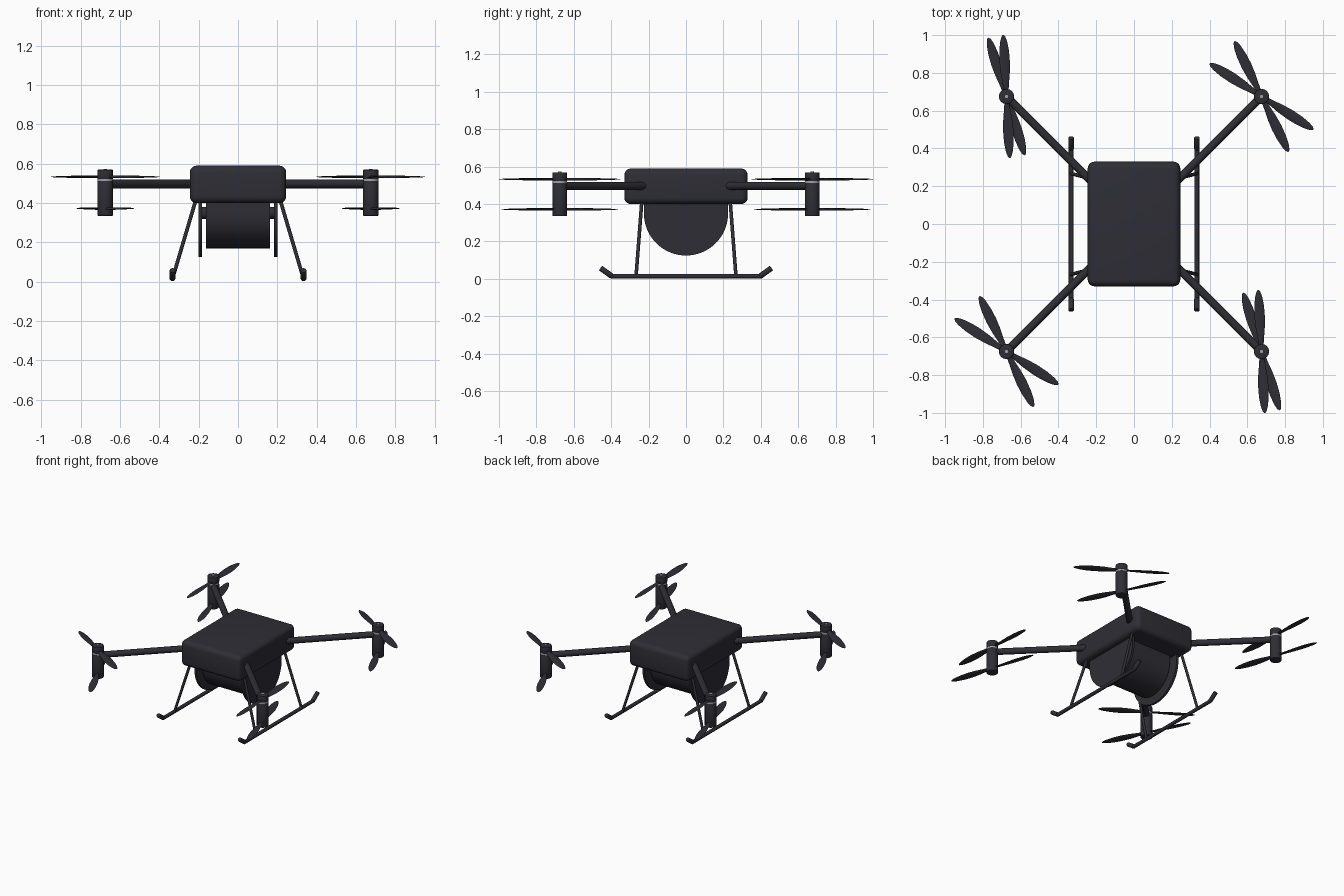
import bpy, bmesh
from math import sin, cos, pi, radians
from mathutils import Vector, Matrix

cube = bpy.data.objects.get("Cube")
if cube:
    bpy.data.objects.remove(cube, do_unlink=True)


def material(name, colour):
    m = bpy.data.materials.new(name)
    m.use_nodes = True
    m.diffuse_color = colour
    bsdf = m.node_tree.nodes["Principled BSDF"]
    bsdf.inputs["Base Color"].default_value = colour
    bsdf.inputs["Roughness"].default_value = 0.6
    return m


DARK = material("dark_graphite", (0.027, 0.027, 0.036, 1))
SILVER = material("silver_metal", (0.35, 0.37, 0.4, 1))


def finish(name, bm, mat=DARK):
    """Turn a bmesh into a smooth-shaded object with sharp edges kept."""
    bmesh.ops.recalc_face_normals(bm, faces=bm.faces)
    mesh = bpy.data.meshes.new(name)
    bm.to_mesh(mesh)
    bm.free()
    mesh.materials.append(mat)
    ob = bpy.data.objects.new(name, mesh)
    bpy.context.collection.objects.link(ob)
    bpy.ops.object.select_all(action="DESELECT")
    ob.select_set(True)
    bpy.context.view_layer.objects.active = ob
    bpy.ops.object.shade_smooth_by_angle(angle=radians(35))
    return ob


def rod(name, a, b, r, mat=DARK, bevel=0.0, sides=24):
    """Cylinder between two points, with optionally rounded rims."""
    a, b = Vector(a), Vector(b)
    d = b - a
    bm = bmesh.new()
    bmesh.ops.create_cone(bm, cap_ends=True, segments=sides,
                          radius1=r, radius2=r, depth=d.length)
    if bevel:
        rims = [e for e in bm.edges if abs(e.verts[0].co.z - e.verts[1].co.z) < 1e-5]
        bmesh.ops.bevel(bm, geom=rims, offset=bevel, segments=2,
                        profile=0.5, affect="EDGES")
    turn = d.to_track_quat("Z", "Y").to_matrix().to_4x4()
    bm.transform(Matrix.Translation((a + b) / 2) @ turn)
    return finish(name, bm, mat)


def u_plate(name, x0, x1, r, top=0.42, centre=0.35):
    """Half-round slab hanging below the body, extruded along x."""
    bm = bmesh.new()
    n = 40
    points = [(-r, top)]
    points += [(-r * cos(pi * i / n), centre - r * sin(pi * i / n)) for i in range(n + 1)]
    points += [(r, top)]
    face = bm.faces.new([bm.verts.new((x0, y, z)) for y, z in points])
    new = bmesh.ops.extrude_face_region(bm, geom=[face])["geom"]
    bmesh.ops.translate(bm, vec=(x1 - x0, 0, 0),
                        verts=[v for v in new if isinstance(v, bmesh.types.BMVert)])
    return finish(name, bm)


def propeller(name, centre, angle):
    """Two lens-section blades with a little twist."""
    # distance from hub, half width, half thickness, pitch in degrees
    stations = [(0.015, 0.012, 0.006, 14), (0.06, 0.016, 0.005, 14),
                (0.12, 0.024, 0.004, 12), (0.18, 0.028, 0.0035, 10),
                (0.24, 0.026, 0.003, 8), (0.29, 0.019, 0.0025, 6),
                (0.315, 0.011, 0.002, 5), (0.325, 0.004, 0.001, 5)]
    bm = bmesh.new()
    n = 10
    for side in (0, pi):
        rings = []
        for r, w, t, pitch in stations:
            p = radians(pitch)
            ring = []
            for i in range(n):
                u, v = w * cos(2 * pi * i / n), t * sin(2 * pi * i / n)
                co = Vector((r, u * cos(p) - v * sin(p), u * sin(p) + v * cos(p)))
                ring.append(bm.verts.new(Matrix.Rotation(side, 3, "Z") @ co))
            rings.append(ring)
        for lo, hi in zip(rings, rings[1:]):
            for i in range(n):
                j = (i + 1) % n
                bm.faces.new((lo[i], lo[j], hi[j], hi[i]))
        bm.faces.new(rings[0])
        bm.faces.new(rings[-1])
    bm.transform(Matrix.Translation(centre) @ Matrix.Rotation(radians(angle), 4, "Z"))
    return finish(name, bm)


# Rounded body box
bm = bmesh.new()
bmesh.ops.create_cube(bm, size=1)
bm.transform(Matrix.Translation((0, 0, 0.495)) @ Matrix.Diagonal((0.49, 0.66, 0.19, 1)))
bmesh.ops.bevel(bm, geom=bm.edges[:], offset=0.035, segments=5,
                profile=0.5, affect="EDGES")
finish("body", bm)

# Cargo drum between two half-round flanges
u_plate("cargo_drum", -0.163, 0.163, 0.18)
for side, x in (("left", 1), ("right", -1)):
    u_plate(side + "_drum_flange", x * 0.184, x * 0.2, 0.225)
rod("drum_axle", (-0.19, 0, 0.35), (0.19, 0, 0.35), 0.03)

# Arms, stacked motors and paired propellers
M = 0.675
for fb, sy in (("front", -1), ("back", 1)):
    for lr, sx in (("left", 1), ("right", -1)):
        tag = fb + "_" + lr
        x, y = sx * M, sy * M
        rod(tag + "_arm", (sx * 0.18, sy * 0.18, 0.497), (x, y, 0.497), 0.022)
        rod(tag + "_motor", (x, y, 0.335), (x, y, 0.513), 0.04, bevel=0.005, sides=32)
        rod(tag + "_motor_ring", (x, y, 0.508), (x, y, 0.524), 0.038, SILVER, sides=32)
        rod(tag + "_motor_bell", (x, y, 0.521), (x, y, 0.57), 0.04, bevel=0.005, sides=32)
        rod(tag + "_motor_bolt", (x, y, 0.565), (x, y, 0.573), 0.009, SILVER, sides=12)
        upper, lower = (-32.5, -64) if sx == sy else (-87, -72.7)
        propeller(tag + "_upper_propeller", (x, y, 0.533), upper)
        propeller(tag + "_lower_propeller", (x, y, 0.372), lower)

# Landing skids with upturned ends and splayed legs
for lr, sx in (("left", 1), ("right", -1)):
    x = sx * 0.333
    rod(lr + "_skid", (x, -0.405, 0.015), (x, 0.405, 0.015), 0.0125)
    for fb, sy in (("front", -1), ("back", 1)):
        tag = fb + "_" + lr
        rod(tag + "_skid_tip", (x, sy * 0.397, 0.015), (x, sy * 0.457, 0.058), 0.015, bevel=0.003)
        rod(tag + "_leg", (sx * 0.213, sy * 0.236, 0.42), (x, sy * 0.267, 0.015), 0.0095, sides=16)
